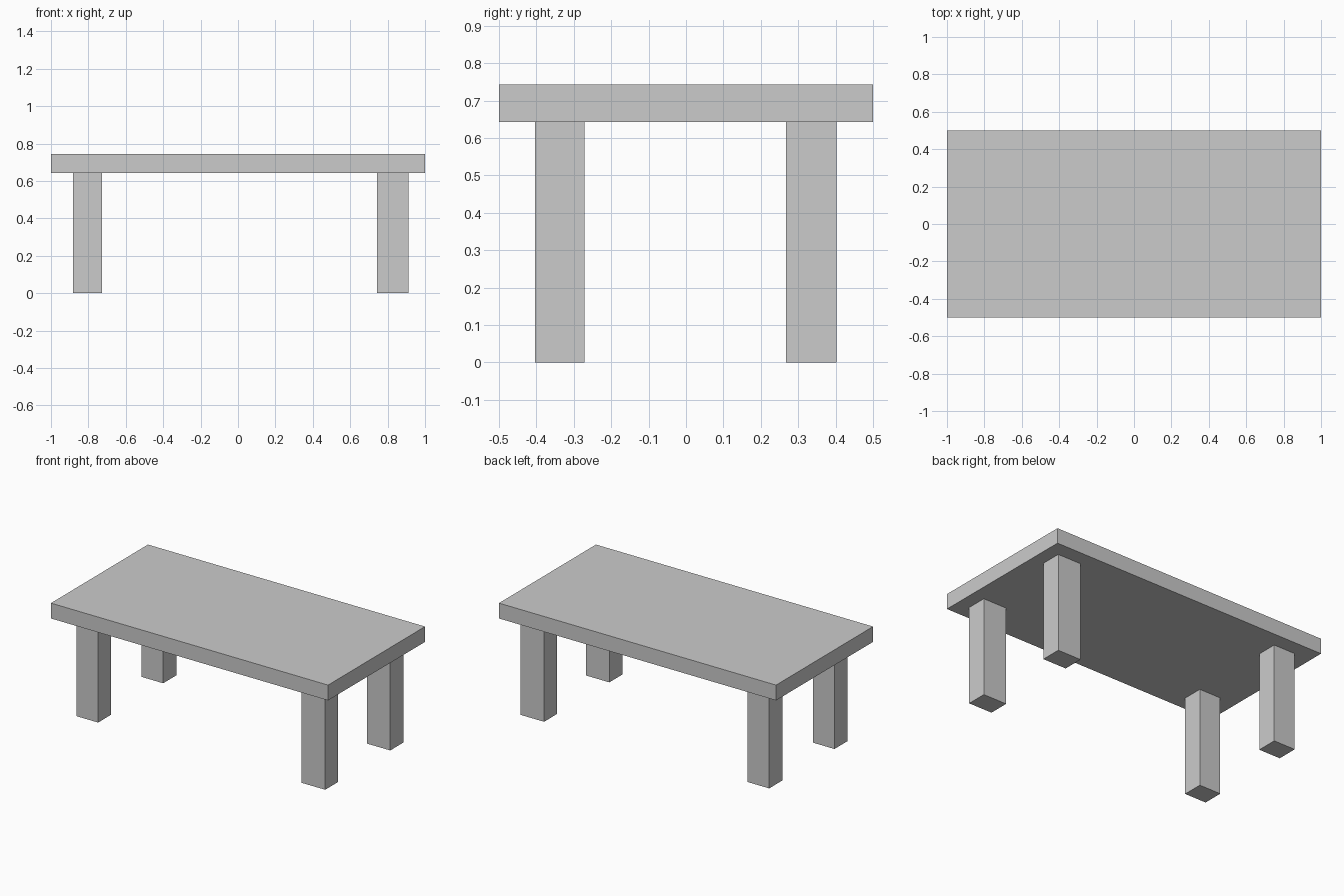
import bpy

if "Cube" in bpy.data.objects:
    bpy.data.objects.remove(bpy.data.objects["Cube"])

TOP_Z = 0.743      # upper face of the table top
UNDER_Z = 0.643    # underside, where the legs meet it


def box(name, x, y, z):
    """Axis-aligned box from (min, max) pairs."""
    bpy.ops.mesh.primitive_cube_add(size=1, location=[(a + b) / 2 for a, b in (x, y, z)])
    ob = bpy.context.object
    ob.name = name
    ob.scale = [b - a for a, b in (x, y, z)]
    bpy.ops.object.transform_apply(location=False, rotation=False, scale=True)
    return ob


# Table top
box("table_top", (-1, 1), (-0.5, 0.5), (UNDER_Z, TOP_Z))

# Legs: the right pair is slightly wider than the left
for side, x in (("left", (-0.882, -0.727)), ("right", (0.743, 0.912))):
    for end, y in (("front", (-0.404, -0.271)), ("back", (0.267, 0.402))):
        box(f"{end}_{side}_leg", x, y, (0, UNDER_Z))
